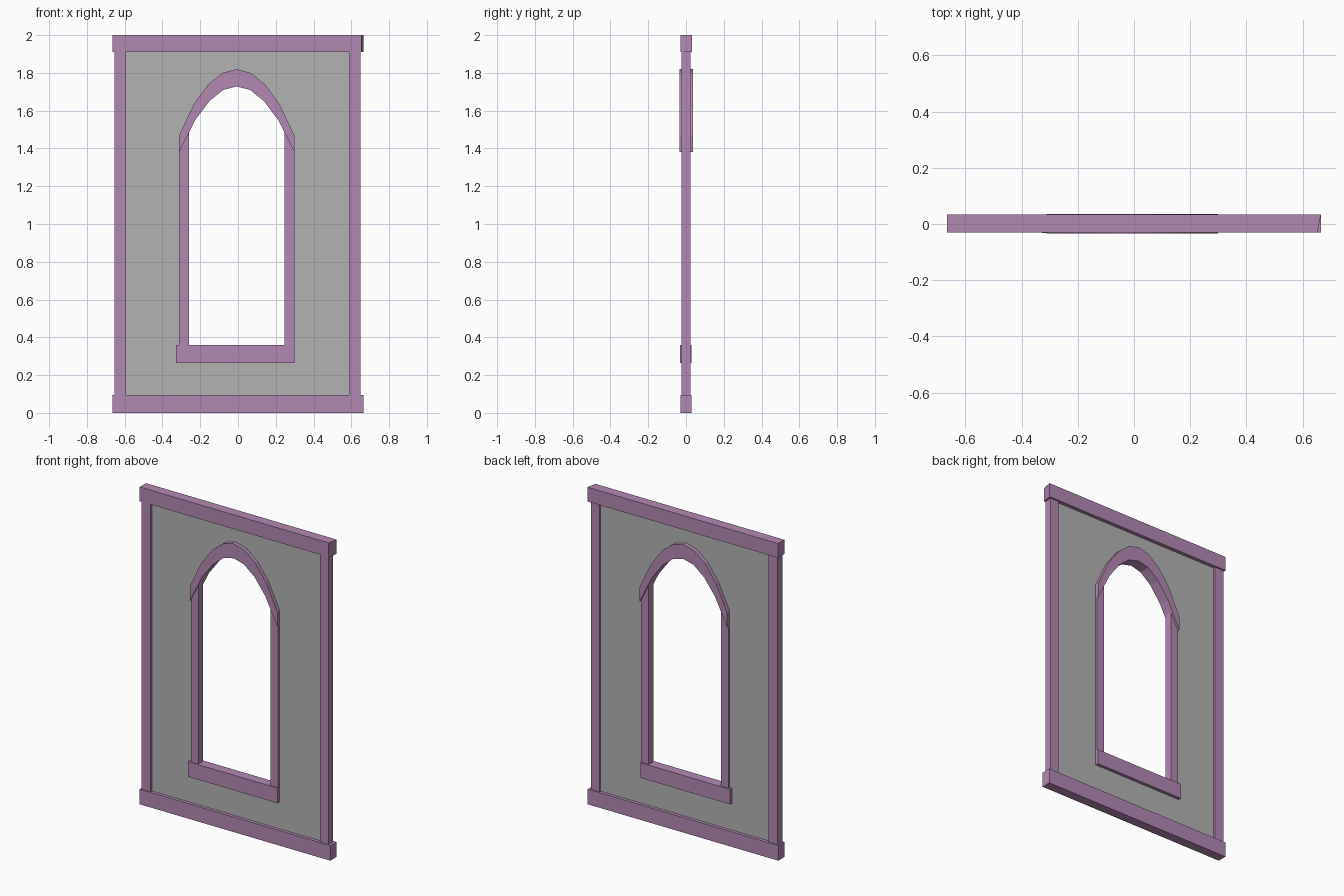
import bpy
from math import pi
from mathutils import Matrix

cube = bpy.data.objects.get("Cube")
if cube:
    bpy.data.objects.remove(cube, do_unlink=True)


def material(name, rgb):
    mat = bpy.data.materials.new(name)
    mat.use_nodes = True
    mat.diffuse_color = (*rgb, 1)
    mat.node_tree.nodes["Principled BSDF"].inputs["Base Color"].default_value = (*rgb, 1)
    return mat


PURPLE = material("mauve_trim", (0.45, 0.25, 0.45))
GREY = material("grey_panel", (0.45, 0.45, 0.45))


def prism(name, loops, front, back, mat):
    """Extrude closed x-z outlines (further loops are holes) from y=front to y=back."""
    curve = bpy.data.curves.new(name, "CURVE")
    curve.dimensions = "2D"
    curve.fill_mode = "BOTH"
    curve.extrude = (back - front) / 2
    for loop in loops:
        spline = curve.splines.new("POLY")
        spline.points.add(len(loop) - 1)
        for point, (x, z) in zip(spline.points, loop):
            point.co = (x, z, 0, 1)
        spline.use_cyclic_u = True
    obj = bpy.data.objects.new(name, curve)
    bpy.context.collection.objects.link(obj)
    bpy.ops.object.select_all(action="DESELECT")
    obj.select_set(True)
    bpy.context.view_layer.objects.active = obj
    bpy.ops.object.convert(target="MESH")
    obj = bpy.context.view_layer.objects.active
    obj.name = name
    obj.data.transform(Matrix.Translation((0, (front + back) / 2, 0)) @ Matrix.Rotation(pi / 2, 4, "X"))
    obj.data.materials.clear()
    obj.data.materials.append(mat)
    for poly in obj.data.polygons:
        poly.use_smooth = False
        poly.material_index = 0
    return obj


def rect(x0, x1, z0, z1):
    return [(x0, z0), (x1, z0), (x1, z1), (x0, z1)]


MID = -0.007  # centre line of the window


def mirrored(half):
    """Complete a half outline, listed from the right foot up to the crown."""
    return ([(MID + x, z) for x, z in half]
            + [(MID - x, z) for x, z in reversed(half) if x > 0])


# Pointed-round arch outlines
outer = [(0.305, 1.38), (0.305, 1.47), (0.227, 1.635), (0.15, 1.74), (0.074, 1.80), (0, 1.82)]
inner = [(0.22, 1.55), (0.145, 1.65), (0.071, 1.71), (0, 1.728)]
opening = [(0.28, 0.31), (0.28, 1.46), (0.225, 1.59), (0.147, 1.695), (0.072, 1.755), (0, 1.775)]

# Wall panel with the window cut through it
prism("wall_panel", [rect(-0.62, 0.62, 0.05, 1.95), mirrored(opening)], -0.01, 0.01, GREY)

# Outer frame
prism("bottom_rail", [rect(-0.665, 0.665, 0, 0.095)], -0.03, 0.03, PURPLE)
top_rail = prism("top_rail", [rect(-0.665, 0.665, 1.91, 2)], -0.03, 0.033, PURPLE)
for v in top_rail.data.vertices:  # slanted end of the top rail
    if v.co.x > 0 and v.co.y < 0:
        v.co.x -= 0.012
prism("right_stile", [rect(-0.655, -0.592, 0.09, 1.915)], -0.025, 0.023, PURPLE)
prism("left_stile", [rect(0.588, 0.648, 0.09, 1.915)], -0.025, 0.023, PURPLE)

# Window surround
for name, side in (("right_jamb", -1), ("left_jamb", 1)):
    post = [(0.252, 0.35), (0.305, 0.35), (0.305, 1.42), (0.252, 1.5)]
    prism(name, [[(MID + side * x, z) for x, z in post]], -0.025, 0.023, PURPLE)
prism("window_sill", [rect(-0.328, 0.298, 0.265, 0.36)], -0.032, 0.03, PURPLE)
arch = mirrored(outer) + list(reversed(mirrored(inner)))
prism("window_arch", [arch], -0.034, 0.036, PURPLE)
